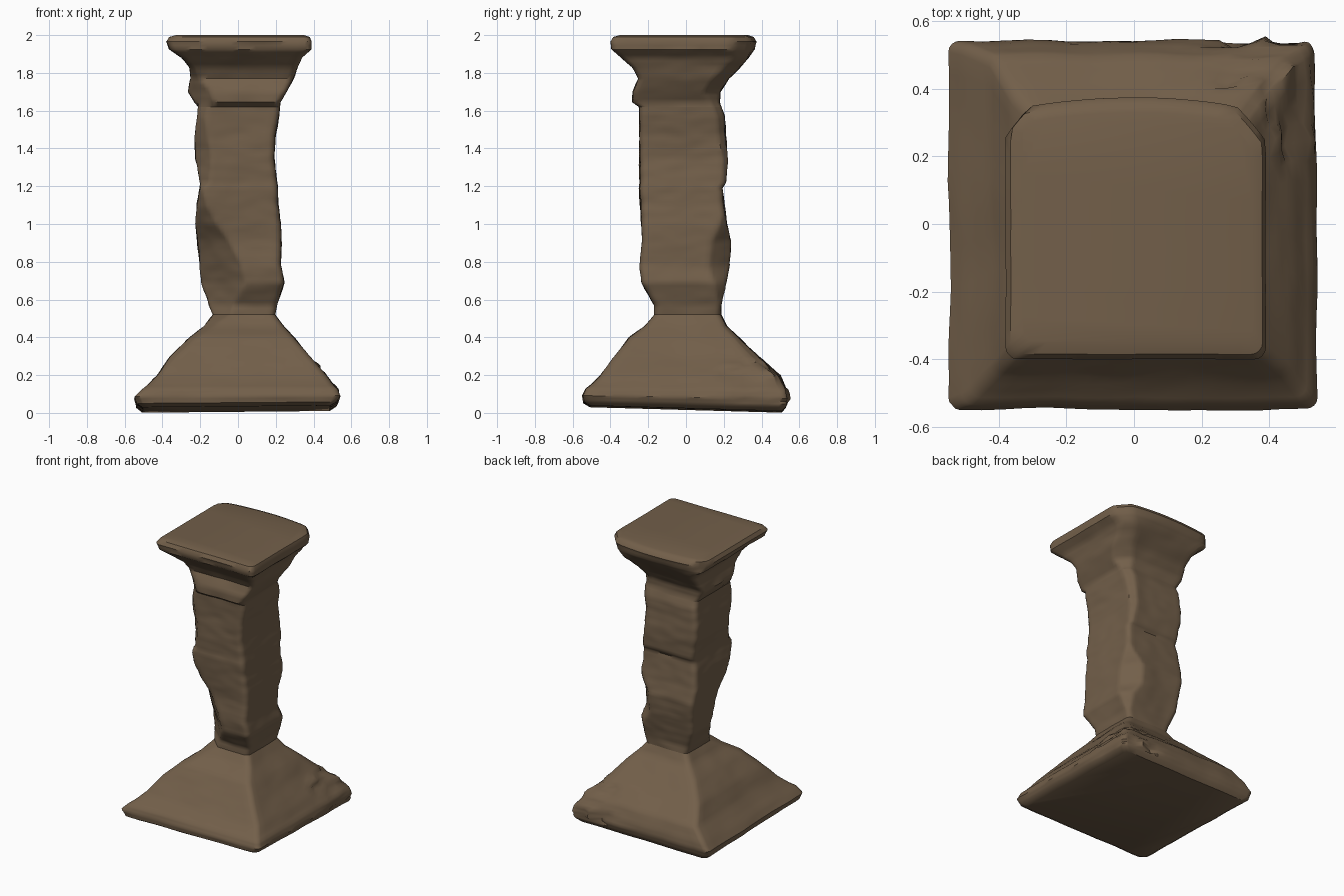
import bpy, bmesh, math
from mathutils import Vector, noise

if "Cube" in bpy.data.objects:
    bpy.data.objects.remove(bpy.data.objects["Cube"])

stone = bpy.data.materials.new("brown stone")
stone.diffuse_color = (0.170, 0.115, 0.068, 1)
stone.use_nodes = True
stone.node_tree.nodes["Principled BSDF"].inputs["Base Color"].default_value = stone.diffuse_color

# Cross-sections: z, left, right, front, back, front-left and back-right corner reach
BASE = [
    (0.00, -.51, .49, -.51, .51, .69, .69),
    (0.025, -.54, .525, -.545, .53, .74, .73),
    (0.07, -.55, .545, -.55, .545, .76, .76),
    (0.12, -.51, .53, -.535, .535, .73, .74),
    (0.20, -.43, .47, -.455, .50, .62, .66),
    (0.30, -.36, .38, -.38, .385, .50, .51),
    (0.40, -.26, .30, -.305, .28, .37, .39),
    (0.46, -.18, .245, -.22, .22, .25, .31),
    (0.52, -.135, .20, -.17, .19, .15, .27)]
SHAFT = [
    BASE[-1],
    (0.57, -.155, .21, -.17, .19, .14, .27),
    (0.69, -.20, .25, -.24, .215, .14, .28),
    (0.78, -.205, .23, -.25, .23, .16, .25),
    (0.91, -.22, .23, -.235, .24, .20, .26),
    (1.00, -.23, .23, -.24, .22, .25, .29),
    (1.10, -.22, .22, -.245, .205, .29, .30),
    (1.19, -.205, .215, -.25, .195, .31, .31),
    (1.22, -.205, .21, -.245, .215, .28, .285),
    (1.35, -.23, .195, -.25, .225, .275, .275),
    (1.47, -.23, .20, -.25, .215, .29, .265),
    (1.57, -.22, .22, -.25, .21, .30, .27),
    (1.62, -.215, .225, -.25, .19, .29, .26)]
CAPITAL = [
    SHAFT[-1],
    (1.645, -.235, .225, -.285, .18, .29, .25),
    (1.70, -.27, .26, -.285, .185, .30, .25),
    (1.77, -.255, .295, -.255, .23, .32, .31),
    (1.83, -.26, .315, -.29, .29, .37, .37),
    (1.88, -.30, .34, -.345, .335, .45, .43),
    (1.925, -.365, .39, -.395, .37, .53, .475),
    (1.965, -.38, .39, -.40, .375, .535, .48),
    (1.99, -.365, .38, -.385, .36, .51, .465),
    (2.00, -.33, .35, -.35, .33, .46, .43)]


def rounded_rect(x0, x1, y0, y1, r, arc=4, side=16):
    """Outline with rounded corners, counter-clockwise."""
    centres = [(x1 - r, y1 - r), (x0 + r, y1 - r), (x0 + r, y0 + r), (x1 - r, y0 + r)]
    arcs = [[Vector((cx + r * math.cos((q + k / arc) * math.pi / 2),
                     cy + r * math.sin((q + k / arc) * math.pi / 2)))
             for k in range(arc + 1)] for q, (cx, cy) in enumerate(centres)]
    pts = []
    for q in range(4):
        pts += arcs[q]
        a, b = arcs[q][-1], arcs[(q + 1) % 4][0]
        pts += [a.lerp(b, k / side) for k in range(1, side)]
    return pts


def trim(p, direction, reach):
    """Wear a corner back to the given diagonal reach."""
    d = Vector(direction).normalized()
    over = p.dot(d) - reach
    return p - d * over * 0.95 if over > 0 else p


def loft(name, sections, radius, rough, shape=None, bottom=False, top=False, back_left=1.0):
    bm = bmesh.new()
    rings = []
    rows = []
    for a, b in zip(sections, sections[1:]):
        n = max(1, round((b[0] - a[0]) / 0.018))
        rows += [[u + (v - u) * i / n for u, v in zip(a, b)] for i in range(n)]
    rows.append(list(sections[-1]))
    for z, x0, x1, y0, y1, fl, br in rows:
        ring = []
        for p in rounded_rect(x0, x1, y0, y1, radius):
            p = trim(p, (-1, -1), fl)
            p = trim(p, (1, 1), br)
            p = trim(p, (-1, 1), back_left)
            v = Vector((p.x, p.y, z))
            # weathered surface, pushed inward only
            n = noise.noise(v * 5) + 0.5 * noise.noise(Vector((v.x * 9, v.y * 9, v.z * 22)))
            fade = 0.25 if z > 1.95 else 1.0
            amount = rough * fade * (n - 0.5)
            if shape:
                v, extra = shape(v)
                amount += extra
            out = Vector((p.x, p.y, 0)).normalized()
            ring.append(bm.verts.new(v + out * amount))
        rings.append(ring)
    for a, b in zip(rings, rings[1:]):
        for i in range(len(a)):
            j = (i + 1) % len(a)
            bm.faces.new((a[i], a[j], b[j], b[i]))
    if bottom:
        bm.faces.new(rings[0][::-1])
    if top:
        bm.faces.new(rings[-1])
    me = bpy.data.meshes.new(name)
    bm.to_mesh(me)
    bm.free()
    me.materials.append(stone)
    me.shade_smooth()
    me.set_sharp_from_angle(angle=math.radians(42))
    ob = bpy.data.objects.new(name, me)
    bpy.context.collection.objects.link(ob)
    return ob


# Base: uneven underside and a chipped back right corner
def base_shape(v):
    extra = 0.0
    if v.x > 0.25 and v.y > 0.2 and 0.04 < v.z < 0.28:
        extra = 0.035 * (noise.noise(v * 14) - 0.2)
    if v.z < 0.15:
        v.z += (1 - v.z / 0.15) * (0.02 - 0.028 * v.y + 0.009 * v.x)
    return v, extra


# Capital: slab bows out along the back edge
def capital_shape(v):
    if v.z > 1.86 and v.y > 0.1:
        k = min(1, (v.z - 1.86) / 0.06)
        v.y -= 0.04 * k * (v.x / 0.38) ** 2
    return v, 0.0


loft("flared_base", BASE, 0.035, 0.008, base_shape, bottom=True)
loft("square_shaft", SHAFT, 0.035, 0.008)
loft("capital", CAPITAL, 0.035, 0.008, capital_shape, top=True, back_left=0.48)
